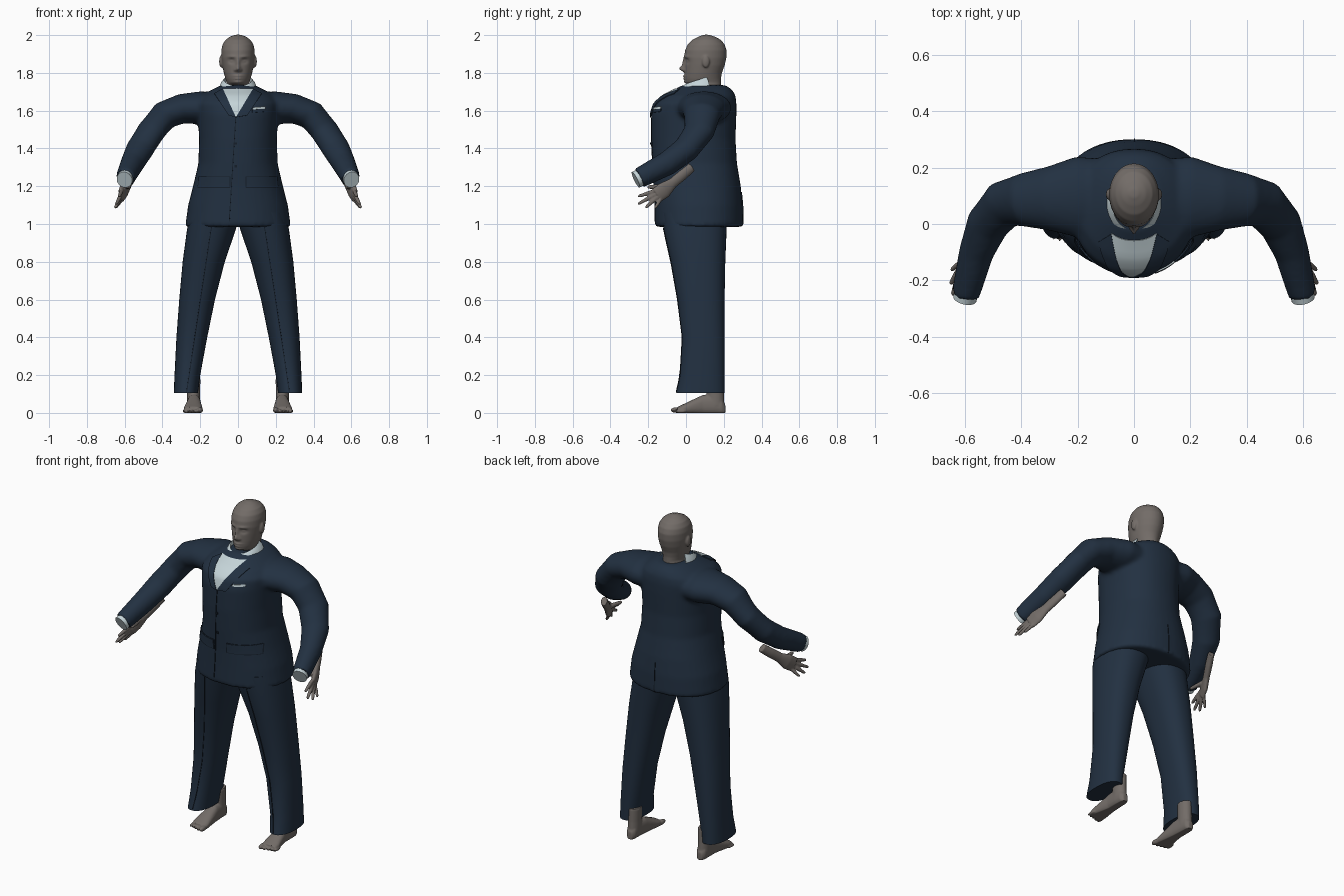
import bpy, bmesh, math
from mathutils import Vector
from mathutils.bvhtree import BVHTree

cube = bpy.data.objects.get("Cube")
if cube:
    bpy.data.objects.remove(cube, do_unlink=True)


def material(name, rgb):
    m = bpy.data.materials.new(name)
    m.use_nodes = True
    m.diffuse_color = (*rgb, 1)
    m.node_tree.nodes["Principled BSDF"].inputs["Base Color"].default_value = (*rgb, 1)
    return m


SKIN = material("grey brown skin", (.17, .15, .137))
NAVY = material("navy cloth", (.016, .03, .053))
SEAM = material("dark navy seam", (.008, .014, .024))
SHIRT = material("pale blue shirt", (.56, .66, .69))
Z = Vector((0, 0, 1))


def loft(bm, rings):
    """Skin a list of point rings and cap both ends."""
    loops = [[bm.verts.new(p) for p in r] for r in rings]
    n = len(loops[0])
    for a, b in zip(loops, loops[1:]):
        for i in range(n):
            bm.faces.new((a[i], a[(i + 1) % n], b[(i + 1) % n], b[i]))
    bm.faces.new(loops[0])
    bm.faces.new(loops[-1])


def ring(c, u, v, n=40, p=2.0):
    out = []
    for i in range(n):
        a = math.tau * i / n
        co, si = math.cos(a), math.sin(a)
        out.append(c + u * math.copysign(abs(co) ** (2 / p), co)
                   + v * math.copysign(abs(si) ** (2 / p), si))
    return out


def stack(bm, rows, p=2.0):
    """Horizontal sections: height, x0, x1, y0, y1."""
    loft(bm, [ring(Vector(((a + b) / 2, (c + d) / 2, z)), Vector(((b - a) / 2, 0, 0)),
                   Vector((0, (d - c) / 2, 0)), p=p) for z, a, b, c, d in rows])


def tube(bm, s, rows, n=24):
    """Limb through points with a sideways and an upright radius."""
    pts = [Vector((r[0] * s, r[1], r[2])) for r in rows]
    rings = []
    for i, c in enumerate(pts):
        t = (pts[min(i + 1, len(pts) - 1)] - pts[max(i - 1, 0)]).normalized()
        u = t.cross(Z).normalized()
        rings.append(ring(c, u * rows[i][3], u.cross(t) * rows[i][4], n))
    loft(bm, rings)


def ball(bm, c, size):
    new = bmesh.ops.create_uvsphere(bm, u_segments=20, v_segments=12, radius=1)["verts"]
    for v in new:
        v.co = Vector(c) + Vector([a * b for a, b in zip(v.co, size)])


def finish(name, bm, mat, voxel=0, smooth=0, solid=0):
    bmesh.ops.recalc_face_normals(bm, faces=bm.faces)
    me = bpy.data.meshes.new(name)
    bm.to_mesh(me)
    bm.free()
    ob = bpy.data.objects.new(name, me)
    bpy.context.collection.objects.link(ob)
    me.materials.append(mat)
    bpy.ops.object.select_all(action="DESELECT")
    ob.select_set(True)
    bpy.context.view_layer.objects.active = ob
    if voxel:
        m = ob.modifiers.new("blend", "REMESH")
        m.mode, m.voxel_size = "VOXEL", voxel
    if smooth:
        m = ob.modifiers.new("soften", "SMOOTH")
        m.factor, m.iterations = .5, smooth
    if solid:
        m = ob.modifiers.new("thickness", "SOLIDIFY")
        m.thickness, m.offset = solid, 0
    for m in list(ob.modifiers):
        bpy.ops.object.modifier_apply(modifier=m.name)
    bpy.ops.object.shade_smooth_by_angle(angle=math.radians(45))
    return ob


def plate(name, target, corners, mat, lift=.003, back=False, nx=10, nz=14):
    """Thin patch that follows the target; corners are (x, z) around the patch."""
    tree = BVHTree.FromPolygons([v.co for v in target.data.vertices],
                                [p.vertices for p in target.data.polygons])
    side = 1 if back else -1
    a, b, c, d = [Vector(k) for k in corners]
    bm = bmesh.new()
    grid = {}
    for j in range(nz + 1):
        for i in range(nx + 1):
            q = a.lerp(b, i / nx).lerp(d.lerp(c, i / nx), j / nz)
            hit = tree.ray_cast(Vector((q.x, side * 2, q.y)), Vector((0, -side, 0)))[0]
            if hit:
                grid[i, j] = bm.verts.new(hit + Vector((0, side * lift, 0)))
    for i, j in list(grid):
        cell = [(i, j), (i + 1, j), (i + 1, j + 1), (i, j + 1)]
        if all(k in grid for k in cell):
            bm.faces.new([grid[k] for k in cell])
    return finish(name, bm, mat, solid=.005)


# Head and neck, with facial relief pushed in or out of the front
bm = bmesh.new()
stack(bm, [(z, -w, w, f, b) for z, w, f, b in (
    (1.66, .068, .05, .19), (1.72, .064, .038, .185), (1.736, .06, .022, .185),
    (1.748, .06, -.002, .185), (1.77, .067, -.008, .185), (1.8, .075, -.008, .19),
    (1.84, .083, -.008, .205), (1.88, .088, -.01, .214), (1.92, .088, -.005, .215),
    (1.95, .082, .009, .205), (1.975, .066, .033, .185), (1.992, .042, .066, .152),
    (2.002, .014, .095, .122))])
for s in (-1, 1):
    ball(bm, (s * .089, .105, 1.86), (.011, .02, .033))
head = finish("head", bm, SKIN, .005, 4)
RELIEF = [(0, 1.822, .013, .014, -.026), (0, 1.85, .009, .025, -.012),
          (0, 1.784, .024, .005, -.008), (0, 1.77, .02, .005, -.008),
          (0, 1.75, .025, .012, -.008)]
for s in (-1, 1):
    RELIEF += [(s * .034, 1.863, .017, .013, .013), (s * .034, 1.862, .011, .006, -.007),
               (s * .034, 1.886, .022, .007, -.006), (s * .015, 1.815, .007, .007, -.008)]
for v in head.data.vertices:
    if v.co.y < .07 and v.co.z > 1.735:
        v.co.y += sum(d * math.exp(-((v.co.x - x) / w) ** 2 - ((v.co.z - z) / h) ** 2)
                      for x, z, w, h, d in RELIEF)

# Jacket body and sleeves blended into one form
bm = bmesh.new()
stack(bm, [(z, -w, w, f, b) for z, w, f, b in (
    (.985, .28, -.166, .302), (1.1, .264, -.166, .3), (1.2, .238, -.168, .29),
    (1.32, .21, -.177, .27), (1.45, .206, -.184, .262), (1.58, .213, -.184, .267),
    (1.64, .22, -.168, .267), (1.68, .19, -.125, .262), (1.71, .14, -.065, .245),
    (1.735, .09, -.02, .21))], p=2.2)
for s in (-1, 1):
    tube(bm, s, [(.08, .1, 1.61, .13, .085), (.2, .095, 1.615, .145, .087),
                 (.3, .09, 1.61, .115, .078), (.39, .085, 1.575, .096, .077),
                 (.46, .07, 1.49, .086, .07), (.52, 0, 1.395, .076, .068),
                 (.56, -.1, 1.32, .062, .064), (.598, -.25, 1.242, .05, .054)], 40)
jacket = finish("jacket", bm, NAVY, .012, 4)

# Shirt front, lapels, pockets, closure, vent and buttons
plate("shirt_front", jacket, [(-.014, 1.57), (-.008, 1.57), (.08, 1.715), (-.08, 1.715)], SHIRT)
for s, side in ((-1, "right"), (1, "left")):
    plate(side + "_lapel", jacket, [(-.011, 1.565), (s * .05, 1.575), (s * .125, 1.69),
                                    (s * .08, 1.715)], NAVY, .006)
    plate(side + "_pocket_shadow", jacket, [(s * .04, 1.192), (s * .212, 1.19),
                                            (s * .208, 1.25), (s * .04, 1.252)], SEAM, .001)
    plate(side + "_pocket_flap", jacket, [(s * .044, 1.197), (s * .209, 1.195),
                                          (s * .206, 1.25), (s * .044, 1.25)], NAVY, .005)
plate("breast_pocket", jacket, [(.075, 1.59), (.145, 1.595), (.145, 1.61), (.075, 1.605)], NAVY, .004)
plate("pocket_square", jacket, [(.078, 1.606), (.145, 1.61), (.143, 1.622), (.08, 1.617)], SHIRT, .006)
plate("front_edge", jacket, [(-.05, .99), (-.046, .99), (-.01, 1.565), (-.014, 1.565)], SEAM, .001, nx=1)
plate("back_vent", jacket, [(0, .99), (.004, .99), (.004, 1.17), (0, 1.17)], SEAM, .001, True, nx=1)
for z in (1.3, 1.42):
    plate("button", jacket, [(-.018, z), (-.006, z), (-.006, z + .012), (-.018, z + .012)],
          SEAM, .005, nx=2, nz=2)

for s, side in ((-1, "right"), (1, "left")):
    # Shirt collar half: a stand that folds over, rising toward the back
    bm = bmesh.new()
    rows = []
    for i in range(17):
        t = i / 16
        a = math.radians(8 + 112 * t)
        z = 1.715 + .052 * t
        rows.append([bm.verts.new((s * math.sin(a) * r, .065 - math.cos(a) * q, z + h))
                     for r, q, h in ((.074, .08, -.03), (.076, .088, .008),
                                     (.088, .105, -.008), (.098, .117, -.034))])
    for a, b in zip(rows, rows[1:]):
        for k in range(3):
            bm.faces.new((a[k], a[k + 1], b[k + 1], b[k]))
    finish(side + "_collar", bm, SHIRT, solid=.005)

    # Shirt cuff
    bm = bmesh.new()
    tube(bm, s, [(.59, -.22, 1.257, .042, .046), (.601, -.266, 1.234, .042, .046)])
    finish(side + "_cuff", bm, SHIRT)

    # Wrist, palm and spread fingers
    bm = bmesh.new()
    tube(bm, s, [(.53, .03, 1.3, .018, .026), (.555, -.02, 1.258, .02, .028),
                 (.58, -.07, 1.217, .018, .028), (.603, -.115, 1.18, .018, .044),
                 (.618, -.155, 1.152, .014, .042)])
    for base, tip, r in (((.59, -.1, 1.2), (.575, -.205, 1.195), .012),
                         ((.615, -.165, 1.175), (.63, -.255, 1.145), .01),
                         ((.618, -.165, 1.155), (.645, -.255, 1.105), .01),
                         ((.618, -.155, 1.14), (.652, -.215, 1.085), .01),
                         ((.615, -.135, 1.13), (.65, -.165, 1.083), .009)):
        a, b = Vector(base), Vector(tip)
        tube(bm, s, [(*a.lerp(b, f), r * k, r * k) for f, k in
                     ((-.2, 1), (.4, 1.1), (.9, .85), (1, .4))], 12)
    finish(side + "_hand", bm, SKIN, .005, 2)

    # Trouser leg with a pressed crease
    bm = bmesh.new()
    stack(bm, [(z, s * a, s * b, f, k) for z, a, b, f, k in (
        (1.06, -.01, .25, -.13, .22), (.97, .012, .27, -.118, .215), (.8, .07, .293, -.08, .208),
        (.6, .122, .311, -.045, .204), (.4, .163, .326, -.02, .204),
        (.2, .2, .336, -.031, .204), (.105, .212, .34, -.052, .204))], p=2.3)
    leg = finish(side + "_trouser_leg", bm, NAVY)
    plate(side + "_crease", leg, [(s * .27, .11), (s * .274, .11), (s * .143, .98),
                                  (s * .139, .98)], SEAM, .001, nx=1)

    # Bare foot with ankle and toes, flattened on the ground
    bm = bmesh.new()
    loft(bm, [ring(Vector((s * x, y, h / 2 - .004)), Vector((w, 0, 0)), Z * (h / 2 + .004), 24, 2.4)
              for y, x, w, h in ((.208, .235, .016, .045), (.19, .235, .029, .075),
                                 (.15, .235, .034, .1), (.09, .233, .036, .095),
                                 (.04, .235, .043, .072), (-.01, .237, .05, .048),
                                 (-.045, .237, .048, .032))])
    stack(bm, [(z, s * .235 - w, s * .235 + w, .155 - d, .155 + d) for z, w, d in
               ((.04, .034, .048), (.1, .034, .045), (.18, .036, .045))])
    for i in range(5):
        r = .015 if i == 0 else .0105 - .0005 * i
        ball(bm, (s * (.2 + .0205 * i + .002 * (i > 0)), -.052 + .006 * i, r), (r, .03, r))
    foot = finish(side + "_foot", bm, SKIN, .005, 2)
    for v in foot.data.vertices:
        v.co.z = max(v.co.z, 0)
